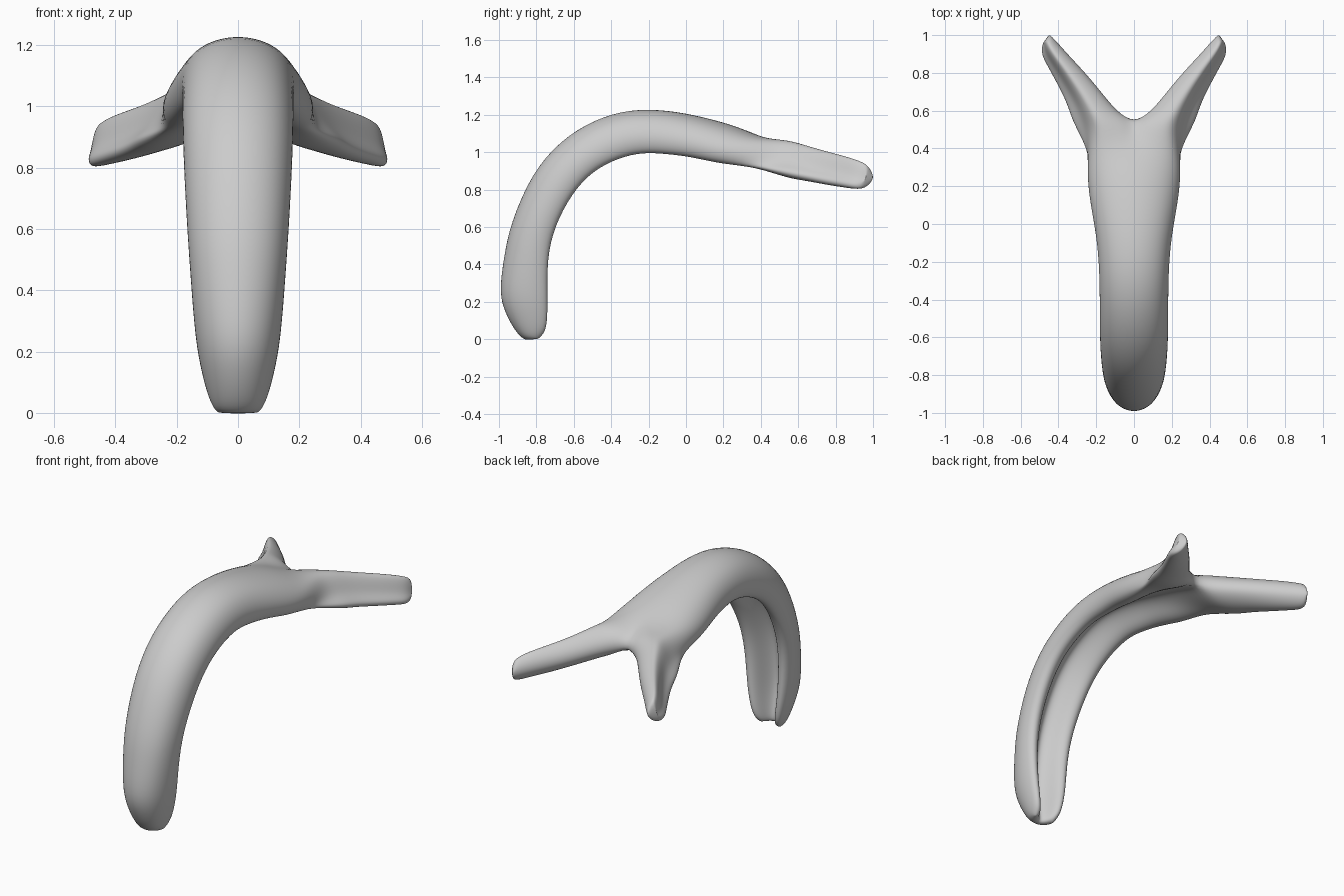
import bpy, bmesh
from mathutils import Vector

if "Cube" in bpy.data.objects:
    bpy.data.objects.remove(bpy.data.objects["Cube"])

# Half cross-sections (across, through): channelled trunk and grooved prong
TRUNK = [(0, 0), (.4, .05), (.75, .2), (.96, .45), (1.02, .72), (.92, .97),
         (.7, 1.02), (.5, .92), (.36, .74), (.2, .58), (0, .5)]
PRONG = [(-.03, .42), (.08, .2), (.3, .03), (.52, -.02), (.68, .25), (.8, .62),
         (1.04, .82), (.95, 1.02), (.6, 1.04), (.28, .92), (0, .68)]

# Trunk stations: outer y, z, inner y, z, half width
trunk = [(-.87, -.005, -.79, .0, .07), (-.92, .05, -.75, .04, .095),
         (-.97, .14, -.74, .12, .118), (-1.005, .25, -.74, .23, .14),
         (-.975, .45, -.742, .43, .155), (-.945, .61, -.705, .6, .167),
         (-.83, .89, -.61, .78, .178), (-.67, 1.07, -.5, .9, .182),
         (-.49, 1.18, -.36, .97, .182), (-.3, 1.235, -.23, 1.0, .184),
         (-.1, 1.23, -.1, .99, .195), (.08, 1.195, .03, .975, .22),
         (.25, 1.15, .17, .94, .245)]
# Prong stations: inner x, y, outer x, y, top z, bottom z, blend
prong = [(0, .4, .28, .33, 1.115, .91, .35), (0, .54, .305, .46, 1.085, .88, .8),
         (.09, .59, .328, .55, 1.06, .865, 1), (.17, .69, .355, .64, 1.03, .85, 1),
         (.26, .80, .405, .74, 1.0, .83, 1), (.35, .895, .46, .84, .975, .815, 1),
         (.415, .97, .492, .90, .95, .805, 1), (.45, 1.005, .485, .955, .925, .815, 1)]


def ring(origin, across, through, t):
    pts = []
    for a, b in zip(TRUNK, PRONG):
        s, d = a[0] * (1 - t) + b[0] * t, a[1] * (1 - t) + b[1] * t
        pts.append(origin + across * s + through * d)
    return pts


rings = []
for oy, oz, iy, iz, w in trunk:
    rings.append(ring(Vector((0, oy, oz)), Vector((w, 0, 0)), Vector((0, iy - oy, iz - oz)), 0))
for ax, ay, bx, by, top, bot, t in prong:
    rings.append(ring(Vector((ax, ay, top)), Vector((bx - ax, by - ay, 0)), Vector((0, 0, bot - top)), t))

# Loft one half; the prong gets a closing inner wall beyond the fork
fork = len(trunk) + 1
for r in rings[:fork + 1]:
    r[0].x = r[-1].x = 0
bm = bmesh.new()
loops = [[bm.verts.new(p) for p in r] for r in rings]
n = len(TRUNK)
for i in range(len(loops) - 1):
    a, b = loops[i], loops[i + 1]
    for j in range(n if i >= fork else n - 1):
        k = (j + 1) % n
        bm.faces.new((a[j], a[k], b[k], b[j]))
# End caps as strips across the section
for l in (loops[0], loops[-1]):
    for j in range(n // 2):
        if j + 1 == n - 2 - j:
            bm.faces.new((l[j], l[j + 1], l[n - 1 - j]))
        else:
            bm.faces.new([l[j], l[j + 1], l[n - 2 - j], l[n - 1 - j]])
bmesh.ops.recalc_face_normals(bm, faces=bm.faces)
mesh = bpy.data.meshes.new("forked_channel")
bm.to_mesh(mesh)
bm.free()
mesh.shade_smooth()
obj = bpy.data.objects.new("forked_channel", mesh)
bpy.context.collection.objects.link(obj)

# Mirror and soften
mir = obj.modifiers.new("mirror", 'MIRROR')
mir.use_clip = True
mir.merge_threshold = .002
sub = obj.modifiers.new("soften", 'SUBSURF')
sub.levels = sub.render_levels = 2
